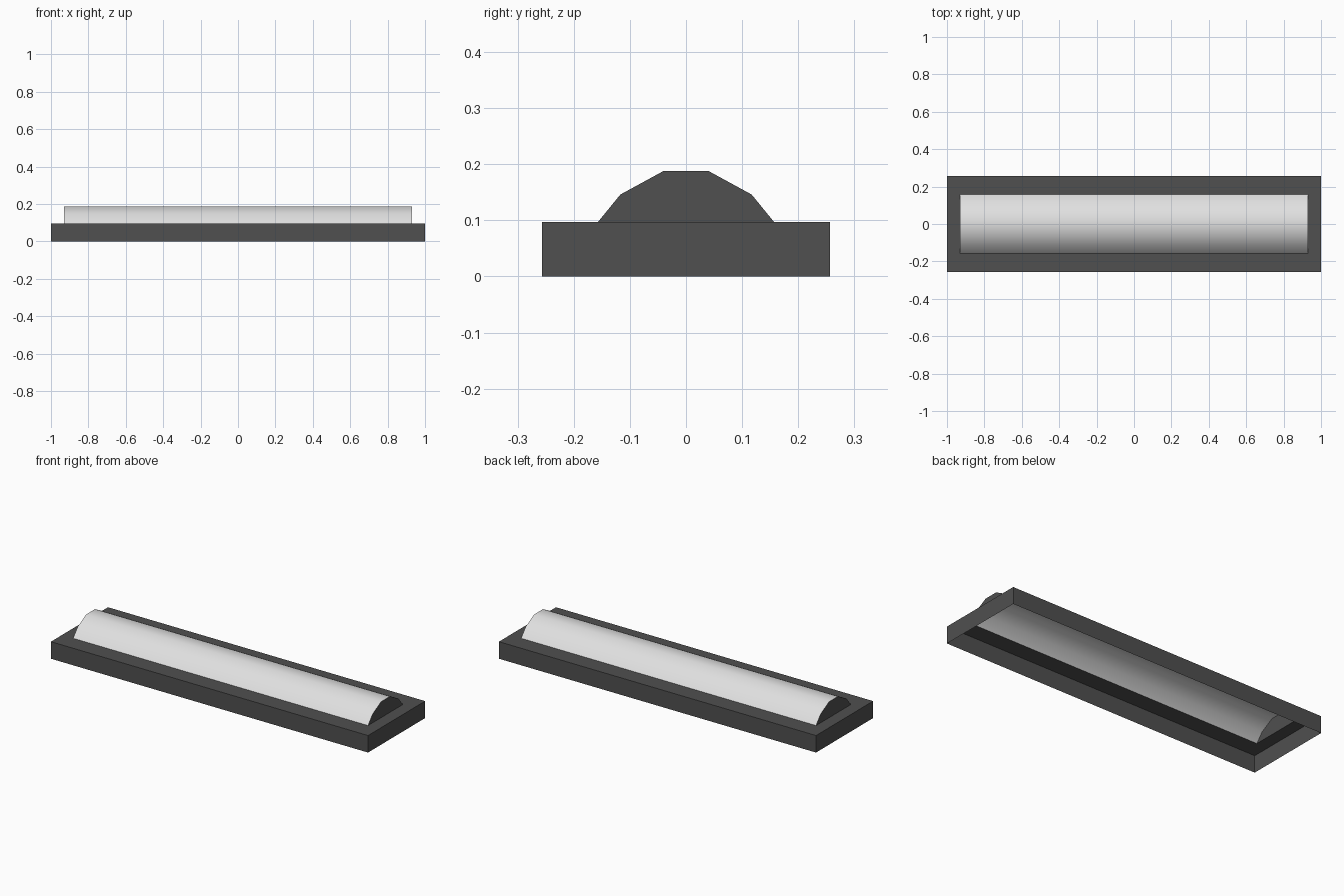
import bpy, bmesh

if "Cube" in bpy.data.objects:
    bpy.data.objects.remove(bpy.data.objects["Cube"])

L, W, H = 1.0, 0.257, 0.097      # half length, half width, height of housing
LX = 0.93                        # half length of diffuser
HALF = [(0.157, H), (0.117, 0.146), (0.04, 0.188)]
PROFILE = HALF + [(-y, z) for y, z in reversed(HALF)]


def material(name, v):
    m = bpy.data.materials.new(name)
    m.diffuse_color = (v, v, v, 1)
    m.use_nodes = True
    m.node_tree.nodes["Principled BSDF"].inputs["Base Color"].default_value = m.diffuse_color
    return m


def finish(name, bm, mat, smooth=False):
    me = bpy.data.meshes.new(name)
    bm.to_mesh(me)
    bm.free()
    me.materials.append(mat)
    for p in me.polygons:
        p.use_smooth = smooth
    ob = bpy.data.objects.new(name, me)
    bpy.context.collection.objects.link(ob)
    return ob


def bridge(bm, a, b):
    n = len(a)
    for i in range(n):
        j = (i + 1) % n
        bm.faces.new((a[i], a[j], b[j], b[i]))


dark = material("dark_grey", 0.08)
light = material("diffuser_white", 0.75)

# Housing: thin open-bottomed tray with a slot in its top
bm = bmesh.new()
loops = []
for x, y, z in ((L, W, 0), (L, W, H), (LX, HALF[0][0], H)):
    loops.append([bm.verts.new((sx * x, sy * y, z))
                  for sx, sy in ((-1, -1), (1, -1), (1, 1), (-1, 1))])
bridge(bm, loops[0], loops[1])
bridge(bm, loops[1], loops[2])
finish("housing", bm, dark)

# Diffuser: smooth arched cover over the slot
bm = bmesh.new()
ends = [[bm.verts.new((x, y, z)) for y, z in PROFILE] for x in (-LX, LX)]
for i in range(len(PROFILE) - 1):
    bm.faces.new((ends[0][i], ends[1][i], ends[1][i + 1], ends[0][i + 1]))
bm.normal_update()
if sum(f.normal.z for f in bm.faces) < 0:
    bmesh.ops.reverse_faces(bm, faces=bm.faces[:])
finish("diffuser", bm, light, smooth=True)

# End caps closing the arch
for name, s in (("left_end_cap", -1), ("right_end_cap", 1)):
    bm = bmesh.new()
    f = bm.faces.new([bm.verts.new((s * LX, y, z)) for y, z in PROFILE])
    f.normal_update()
    if f.normal.x * s < 0:
        f.normal_flip()
    finish(name, bm, dark)
